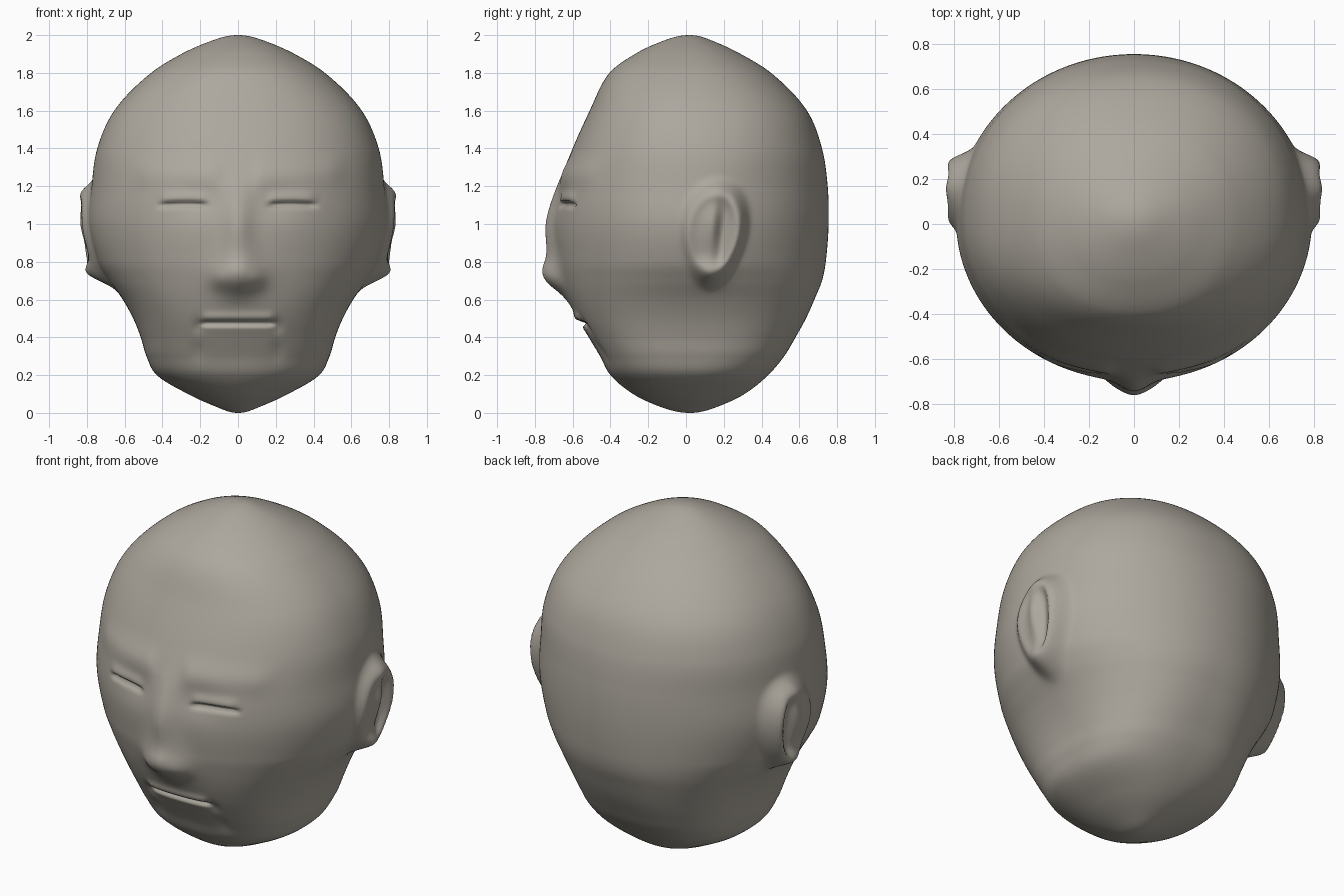
import bpy, bmesh, math

if "Cube" in bpy.data.objects:
    bpy.data.objects.remove(bpy.data.objects["Cube"])

RINGS, SIDES = 250, 320
CY = 0.02  # y of the widest line

# skull profile: height, half width, front y, back y, squareness
PROFILE = [
    (0.00, 0.00, 0.02, 0.02, 2.0), (0.03, 0.11, -0.13, 0.16, 2.0),
    (0.10, 0.265, -0.28, 0.31, 2.1), (0.20, 0.43, -0.40, 0.435, 2.35),
    (0.30, 0.485, -0.455, 0.52, 2.5), (0.40, 0.515, -0.515, 0.58, 2.5),
    (0.50, 0.555, -0.575, 0.635, 2.4), (0.60, 0.61, -0.62, 0.68, 2.3),
    (0.70, 0.68, -0.655, 0.72, 2.15), (0.80, 0.74, -0.68, 0.74, 2.05),
    (1.00, 0.79, -0.70, 0.755, 2.0), (1.20, 0.775, -0.675, 0.75, 2.05),
    (1.40, 0.745, -0.60, 0.72, 2.15), (1.60, 0.655, -0.51, 0.64, 2.2),
    (1.80, 0.46, -0.405, 0.45, 2.15), (1.90, 0.30, -0.27, 0.29, 2.05),
    (1.97, 0.14, -0.12, 0.14, 2.0), (2.00, 0.00, 0.02, 0.02, 2.0),
]
KEYS = [math.acos(max(-1, min(1, 1 - p[0]))) for p in PROFILE]


def slope(i, k):
    a, b = max(i - 1, 0), min(i + 1, len(KEYS) - 1)
    return (PROFILE[b][k] - PROFILE[a][k]) / (KEYS[b] - KEYS[a])


def section(t):
    """Smoothly interpolated half width, front, back and squareness."""
    i = 0
    while i < len(KEYS) - 2 and t > KEYS[i + 1]:
        i += 1
    h = KEYS[i + 1] - KEYS[i]
    u = (t - KEYS[i]) / h
    return [(2*u**3 - 3*u*u + 1) * PROFILE[i][k] + (u**3 - 2*u*u + u) * h * slope(i, k)
            + (3*u*u - 2*u**3) * PROFILE[i + 1][k] + (u**3 - u*u) * h * slope(i + 1, k)
            for k in (1, 2, 3, 4)]


def bell(v, centre, width):
    return math.exp(-((v - centre) / width) ** 2)


def step(a, b, v):
    u = max(0.0, min(1.0, (v - a) / (b - a)))
    return u * u * (3 - 2 * u)


def face_relief(ax, z):
    """Outward relief of the face; ax is the distance from the middle."""
    d = 0.0
    # nose: bridge and tip
    bridge = step(0.62, 0.78, z) * (1 - step(0.95, 1.3, z))
    d += 0.045 * bridge * bell(ax, 0, 0.075 + 0.05 * (1 - step(0.7, 1.0, z)))
    tip_h = 0.10 if z > 0.70 else 0.085
    d += 0.065 * bell(ax, 0, 0.11) * bell(z, 0.70, tip_h)
    d += 0.015 * bell(ax, 0.10, 0.05) * bell(z, 0.71, 0.05)
    # eye sockets, brow and closed lids
    d -= 0.016 * bell(ax, 0.20, 0.13) * bell(z, 1.13, 0.09)
    d += 0.012 * step(0.06, 0.14, ax) * (1 - step(0.48, 0.60, ax)) * bell(z, 1.27, 0.07)
    lid = step(0.14, 0.20, ax) * (1 - step(0.37, 0.44, ax))
    line = 1.105 - 0.35 * (ax - 0.28) ** 2
    d += 0.012 * lid * bell(z, line + 0.035, 0.03)
    d -= 0.030 * lid * bell(z, line, 0.013)
    # mouth slit, lips and chin
    lips = 1 - step(0.16, 0.215, ax)
    d -= 0.035 * lips * bell(z, 0.474, 0.012)
    d += 0.012 * lips * bell(z, 0.505, 0.025)
    d -= 0.012 * bell(ax, 0.21, 0.03) * bell(z, 0.46, 0.04)
    d -= 0.008 * bell(ax, 0.21, 0.04) * bell(z, 0.33, 0.06)
    return d


def ear_relief(y, z):
    """Sideways relief of the ear: rim, hollow, inner fold and lobe."""
    v = (z - 0.95) / 0.25
    u = (y - 0.145 - 0.02 * v) / (0.155 + 0.025 * v)
    r = math.hypot(u, v)
    if r > 2.2:
        return 0.0
    back = step(-0.9, 0.6, u)
    d = (0.025 + 0.03 * back) * (1 - step(0.75, 1.25, r))
    d += (0.012 + 0.022 * back) * bell(r, 0.88, 0.2)
    d -= 0.035 * bell(u, 0.30, 0.22) * bell(v, 0.05, 0.6)
    d += 0.014 * bell(u, -0.05, 0.2) * bell(v, 0.25, 0.5)
    d += 0.035 * bell(y, 0.12, 0.075) * bell(z, 0.745, 0.065)
    return d


def head_point(t, a):
    z = 1 - math.cos(t)
    w, front, back, n = section(t)
    c, s = math.cos(a), math.sin(a)
    r = (abs(c) ** n + abs(s) ** n) ** (-1 / n)
    x = w * c * r
    y = CY + s * r * ((back - CY) if s > 0 else (CY - front))
    if s < 0:
        y -= face_relief(abs(x), z) * step(0.25, 0.6, -s)
    if abs(c) > 0.5:
        x += math.copysign(ear_relief(y, z), c) * step(0.5, 0.7, abs(c))
    return x, y, z


# head: stacked rings closed at crown and chin
bm = bmesh.new()
rings = [[bm.verts.new(head_point(math.pi * i / RINGS, math.tau * j / SIDES))
          for j in range(SIDES)] for i in range(1, RINGS)]
low, high = bm.verts.new((0, CY, 0)), bm.verts.new((0, CY, 2))
for j in range(SIDES):
    k = (j + 1) % SIDES
    for a, b in zip(rings, rings[1:]):
        bm.faces.new((a[j], a[k], b[k], b[j]))
    bm.faces.new((low, rings[0][k], rings[0][j]))
    bm.faces.new((high, rings[-1][j], rings[-1][k]))
for f in bm.faces:
    f.smooth = True
mesh = bpy.data.meshes.new("head")
bm.to_mesh(mesh)
bm.free()

clay = bpy.data.materials.new("warm grey clay")
clay.diffuse_color = (0.42, 0.39, 0.34, 1)
clay.use_nodes = True
clay.node_tree.nodes["Principled BSDF"].inputs["Base Color"].default_value = clay.diffuse_color
mesh.materials.append(clay)
head = bpy.data.objects.new("head", mesh)
bpy.context.collection.objects.link(head)
